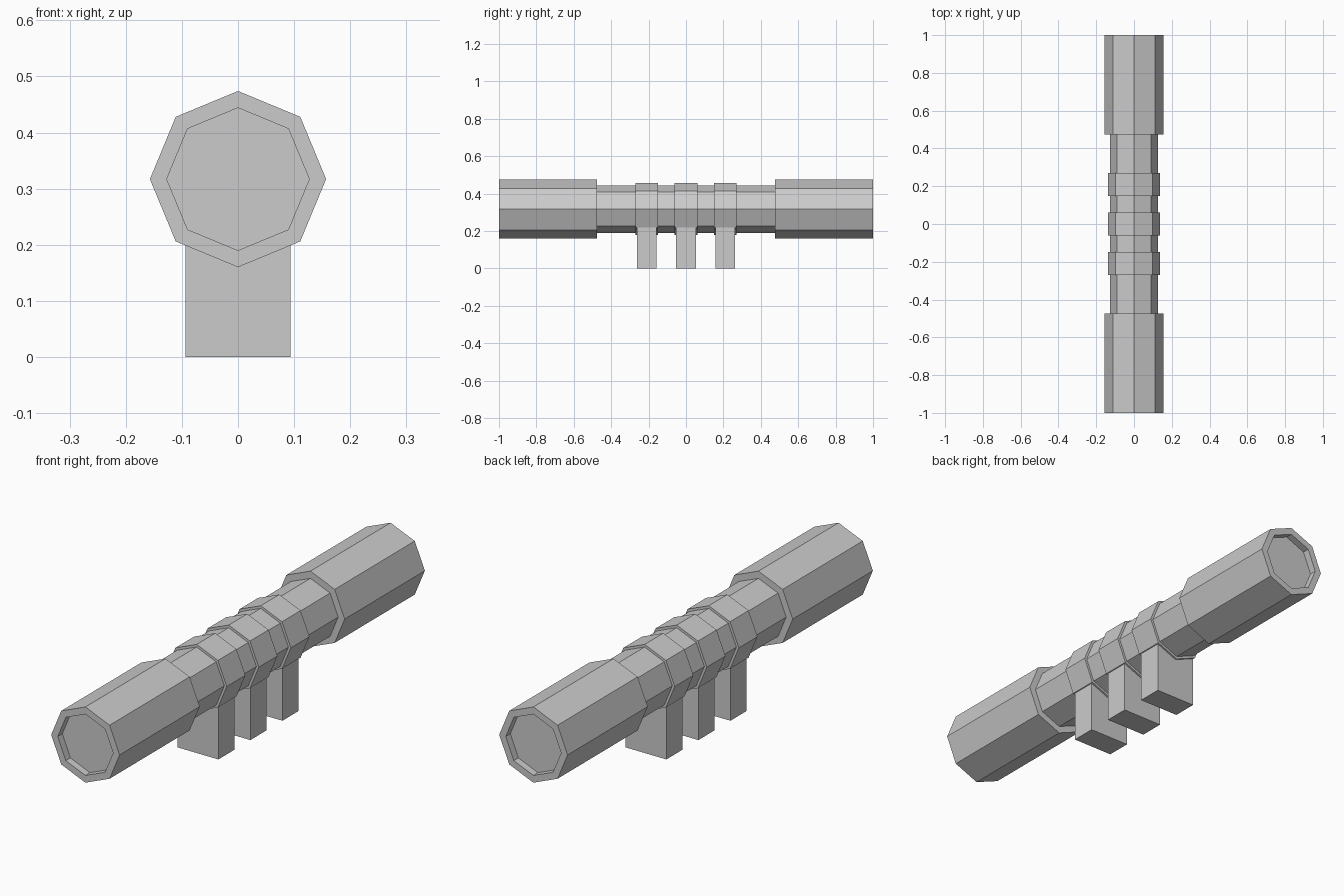
import bpy, bmesh
from math import sin, cos, pi

if "Cube" in bpy.data.objects:
    bpy.data.objects.remove(bpy.data.objects["Cube"], do_unlink=True)

AXIS_Z = 0.317
SIDES = 8

grey = bpy.data.materials.new("plain grey")
grey.use_nodes = True
grey.diffuse_color = (0.6, 0.6, 0.6, 1)
grey.node_tree.nodes["Principled BSDF"].inputs["Base Color"].default_value = (0.6, 0.6, 0.6, 1)


def finish(name, bm):
    bmesh.ops.recalc_face_normals(bm, faces=bm.faces)
    mesh = bpy.data.meshes.new(name)
    bm.to_mesh(mesh)
    bm.free()
    mesh.materials.append(grey)
    obj = bpy.data.objects.new(name, mesh)
    bpy.context.collection.objects.link(obj)
    return obj


def lathe(name, profile):
    """Sweep (y, radius) points around the tube axis and cap both ends."""
    bm = bmesh.new()
    rings = []
    for y, r in profile:
        rings.append([bm.verts.new((r * sin(2 * pi * i / SIDES), y,
                                    AXIS_Z + r * cos(2 * pi * i / SIDES)))
                      for i in range(SIDES)])
    for a, b in zip(rings, rings[1:]):
        for i in range(SIDES):
            j = (i + 1) % SIDES
            bm.faces.new((a[i], a[j], b[j], b[i]))
    bm.faces.new(rings[0])
    bm.faces.new(rings[-1])
    return finish(name, bm)


def box(name, low, high):
    bm = bmesh.new()
    bmesh.ops.create_cube(bm, size=1)
    for v in bm.verts:
        v.co = [(l + h) / 2 + c * (h - l) for l, h, c in zip(low, high, v.co)]
    return finish(name, bm)


# Scope body: wide ends with recessed lenses and a narrower middle
half = [(-0.97, 0.127), (-1.0, 0.127), (-1.0, 0.157), (-0.475, 0.157), (-0.475, 0.127)]
lathe("scope_body", half + [(-y, r) for y, r in reversed(half)])

# Three mounting rings, each with a post below
for label, y in (("front", -0.21), ("middle", 0.0), ("rear", 0.21)):
    lathe(label + "_ring", [(y - 0.061, 0.138), (y + 0.061, 0.138)])
    box(label + "_post", (-0.094, y - 0.053, 0), (0.094, y + 0.053, 0.25))
